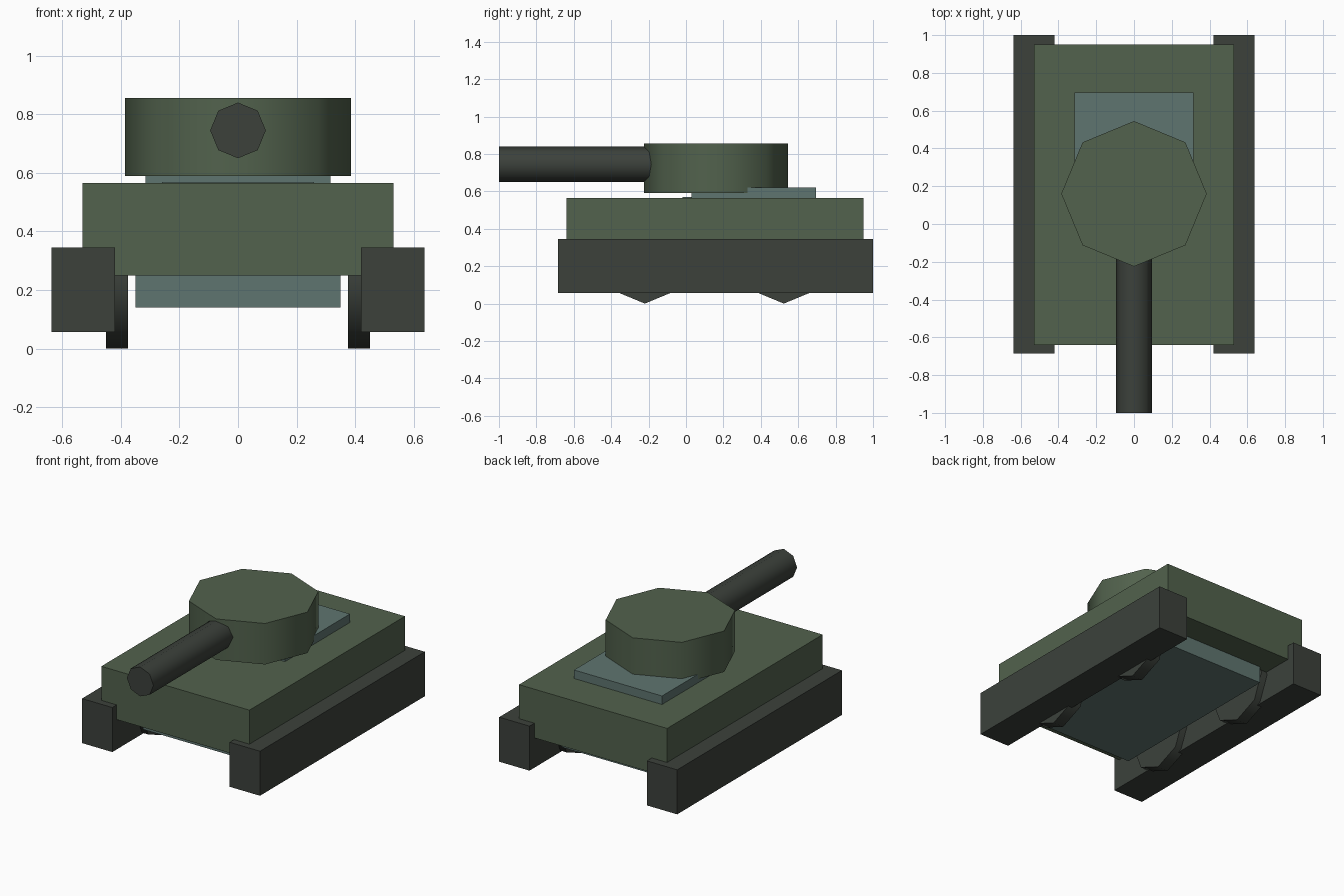
import bpy
import math

cube = bpy.data.objects.get("Cube")
if cube:
    bpy.data.objects.remove(cube, do_unlink=True)


def material(name, colour):
    mat = bpy.data.materials.new(name)
    mat.use_nodes = True
    mat.diffuse_color = (*colour, 1)
    shader = mat.node_tree.nodes["Principled BSDF"]
    shader.inputs["Base Color"].default_value = (*colour, 1)
    shader.inputs["Roughness"].default_value = 0.8
    return mat


green = material("olive green", (0.084, 0.122, 0.074))
dark = material("dark grey", (0.045, 0.053, 0.044))
blue = material("blue grey", (0.114, 0.178, 0.162))


def box(name, mat, x, y, z):
    """Box spanning the given (low, high) ranges."""
    spans = (x, y, z)
    bpy.ops.mesh.primitive_cube_add(size=1, location=[(a + b) / 2 for a, b in spans])
    obj = bpy.context.object
    obj.name = name
    obj.scale = [b - a for a, b in spans]
    bpy.ops.object.transform_apply(location=False, rotation=False, scale=True)
    obj.data.materials.append(mat)
    return obj


def octagon(name, mat, radius, depth, centre, rotation=(0, 0, 0)):
    """Eight-sided prism with smooth sides and sharp caps."""
    bpy.ops.mesh.primitive_cylinder_add(vertices=8, radius=radius, depth=depth,
                                        location=centre, rotation=rotation)
    obj = bpy.context.object
    obj.name = name
    obj.data.materials.append(mat)
    bpy.ops.object.shade_smooth_by_angle(angle=math.radians(60))
    return obj


# Body
box("hull", green, (-0.53, 0.53), (-0.64, 0.95), (0.25, 0.565))
box("underbody", blue, (-0.35, 0.35), (-0.47, 0.77), (0.14, 0.30))
box("engine_deck", blue, (-0.315, 0.315), (0.03, 0.695), (0.55, 0.62))
box("turret_base", blue, (-0.26, 0.26), (-0.02, 0.60), (0.55, 0.569))

# Tracks and inner wheels, one set per side
quarter = math.pi / 2
for side, sign in (("left", 1), ("right", -1)):
    box(side + "_track", dark, sorted((sign * 0.42, sign * 0.637)),
        (-0.685, 1.0), (0.057, 0.345))
    for end, y in (("front", -0.22), ("rear", 0.523)):
        octagon(f"{side}_{end}_wheel", dark, 0.23, 0.075,
                (sign * 0.413, y, 0.23), (0, quarter, 0))

# Turret and gun
octagon("turret", green, 0.385, 0.265, (0, 0.16, 0.7225))
octagon("gun_barrel", dark, 0.095, 0.9, (0, -0.55, 0.745), (quarter, 0, 0))
